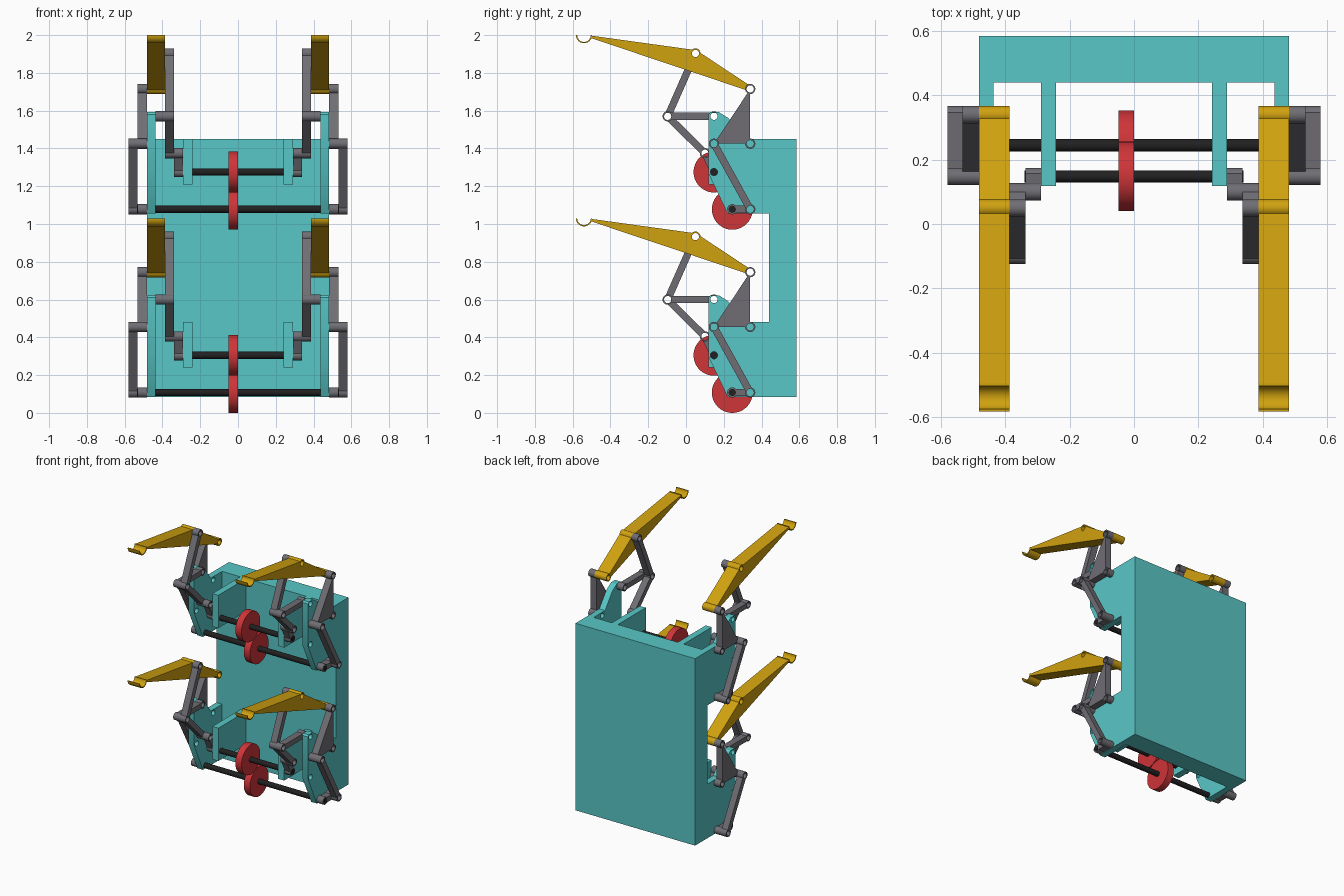
import bpy, bmesh, math

if "Cube" in bpy.data.objects:
    bpy.data.objects.remove(bpy.data.objects["Cube"])

LEVEL = 0.97           # height between the two leg pairs
R_BOSS, R_HOLE = 0.027, 0.019


def material(name, rgb):
    m = bpy.data.materials.new(name)
    m.diffuse_color = (*rgb, 1)
    m.use_nodes = True
    m.node_tree.nodes["Principled BSDF"].inputs["Base Color"].default_value = m.diffuse_color
    return m


TEAL = material("teal", (0.10, 0.57, 0.57))
GOLD = material("gold", (0.63, 0.36, 0.005))
RED = material("red", (0.62, 0.035, 0.04))
BLACK = material("black", (0.015, 0.015, 0.015))
GREY = material("grey", (0.16, 0.155, 0.175))


def circle(c, r, n=32):
    return [(c[0] + r * math.cos(2 * math.pi * i / n),
             c[1] + r * math.sin(2 * math.pi * i / n)) for i in range(n)]


def bar(a, b, w=0.038):
    dy, dz = b[0] - a[0], b[1] - a[1]
    s = w / 2 / math.hypot(dy, dz)
    ny, nz = -dz * s, dy * s
    return [(a[0] + ny, a[1] + nz), (b[0] + ny, b[1] + nz),
            (b[0] - ny, b[1] - nz), (a[0] - ny, a[1] - nz)]


def prisms(name, profiles, x0, x1):
    """Extrude (y, z) outlines from x0 to x1 in one object."""
    bm = bmesh.new()
    for prof in profiles:
        f = bm.faces.new([bm.verts.new((x0, y, z)) for y, z in prof])
        ext = bmesh.ops.extrude_face_region(bm, geom=[f])
        bmesh.ops.translate(bm, vec=(x1 - x0, 0, 0),
                            verts=[v for v in ext["geom"] if isinstance(v, bmesh.types.BMVert)])
    bmesh.ops.recalc_face_normals(bm, faces=bm.faces)
    me = bpy.data.meshes.new(name)
    bm.to_mesh(me)
    bm.free()
    ob = bpy.data.objects.new(name, me)
    bpy.context.collection.objects.link(ob)
    return ob


def part(name, profiles, x0, x1, mat, holes=(), mirror=True, levels=2):
    ob = prisms(name, profiles, x0, x1)
    cutter = None
    if holes:
        cutter = prisms("cutter", [circle(h, R_HOLE) for h in holes], x0 - 0.02, x1 + 0.02)
        cutter.hide_render = True
        b = ob.modifiers.new("holes", 'BOOLEAN')
        b.operation, b.solver, b.object = 'DIFFERENCE', 'EXACT', cutter
        b.use_self = True
    if mirror:
        ob.modifiers.new("mirror", 'MIRROR').use_mirror_merge = False
    if levels > 1:
        a = ob.modifiers.new("levels", 'ARRAY')
        a.count = levels
        a.use_relative_offset = False
        a.use_constant_offset = True
        a.constant_offset_displace = (0, 0, LEVEL)
    # bake modifiers and drop the cutter
    bpy.context.view_layer.update()
    dg = bpy.context.evaluated_depsgraph_get()
    ob.data = bpy.data.meshes.new_from_object(ob.evaluated_get(dg))
    ob.modifiers.clear()
    if cutter:
        bpy.data.objects.remove(cutter)
    ob.data.materials.clear()
    ob.data.materials.append(mat)
    bpy.ops.object.select_all(action='DESELECT')
    ob.select_set(True)
    bpy.context.view_layer.objects.active = ob
    bpy.ops.object.shade_smooth_by_angle(angle=math.radians(30))
    return ob


def link(name, pts, x0, x1, solid=(), mat=GREY):
    """Bars through the joints, with a drilled boss at every joint."""
    shapes = [circle(p, R_BOSS) for p in pts] + [bar(a, b) for a, b in zip(pts, pts[1:])]
    return part(name, shapes, x0, x1, mat, [p for p in pts if p not in solid])


# Joint positions (y, z) on the lower level
UP_SHAFT, LOW_SHAFT = (0.148, 0.305), (0.245, 0.108)
UP_PIN, LOW_PIN = (0.10, 0.405), (0.34, 0.108)
ELBOW, ROCK_PIVOT = (-0.097, 0.60), (0.148, 0.60)
TRI_PIVOT, TRI_PIN = (0.34, 0.455), (0.148, 0.455)
FOOT_LOW, FOOT_MID = (0.34, 0.745), (0.05, 0.933)
HOOK = (-0.54, 1.03)

# Frame: back plate, outer side walls, inner shaft walls
part("back_plate", [[(0.44, 0.085), (0.585, 0.085), (0.585, 1.45), (0.44, 1.45)]],
     -0.483, 0.483, TEAL, mirror=False, levels=1)
part("outer_wall", [[(0.22, 0.085), (0.44, 0.085), (0.44, 0.48), (0.31, 0.48), (0.225, 0.59),
                     (0.175, 0.622), (0.128, 0.622), (0.118, 0.61), (0.118, 0.30)]],
     0.437, 0.483, TEAL, [ROCK_PIVOT, TRI_PIVOT, UP_SHAFT])
part("inner_wall", [[(0.118, 0.24), (0.44, 0.24), (0.44, 0.48), (0.118, 0.48)]],
     0.242, 0.29, TEAL)

# Drive: shafts and touching wheels
part("upper_shaft", [circle(UP_SHAFT, 0.019)], -0.34, 0.34, BLACK, mirror=False)
part("lower_shaft", [circle(LOW_SHAFT, 0.019)], -0.535, 0.535, BLACK, mirror=False)
part("upper_wheel", [circle(UP_SHAFT, 0.108, 64)], -0.049, 0, RED, mirror=False)
part("lower_wheel", [circle(LOW_SHAFT, 0.108, 64)], -0.049, 0, RED, mirror=False)

# Leg linkage
link("upper_crank", [UP_SHAFT, UP_PIN], 0.29, 0.338, solid=[UP_SHAFT])
link("bent_lever", [UP_PIN, ELBOW, FOOT_MID], 0.338, 0.387)
link("rocker", [ELBOW, ROCK_PIVOT], 0.387, 0.437)
link("lower_crank", [LOW_SHAFT, LOW_PIN], 0.483, 0.533, solid=[LOW_SHAFT])
link("push_rod", [LOW_PIN, TRI_PIN], 0.533, 0.581)
tri = [TRI_PIVOT, TRI_PIN, FOOT_LOW]
part("triangle_lever", [tri] + [circle(p, R_BOSS) for p in tri], 0.483, 0.533, GREY, tri)

# Foot: tapered plate with a thin half-round hook at the tip
arc = [(math.cos(t), math.sin(t)) for t in (math.pi * (1 + i / 16) for i in range(17))]
hook = ([(HOOK[0] + 0.043 * c, HOOK[1] + 0.043 * s) for c, s in arc]
        + [(HOOK[0] + 0.036 * c, HOOK[1] + 0.036 * s) for c, s in reversed(arc)])
part("foot", [hook, [(-0.502, 1.027), (-0.502, 1.014), (0.33, 0.735), (0.35, 0.755), (0.055, 0.95)],
              circle(FOOT_LOW, R_BOSS), circle(FOOT_MID, R_BOSS)],
     0.387, 0.483, GOLD, [FOOT_LOW, FOOT_MID])
